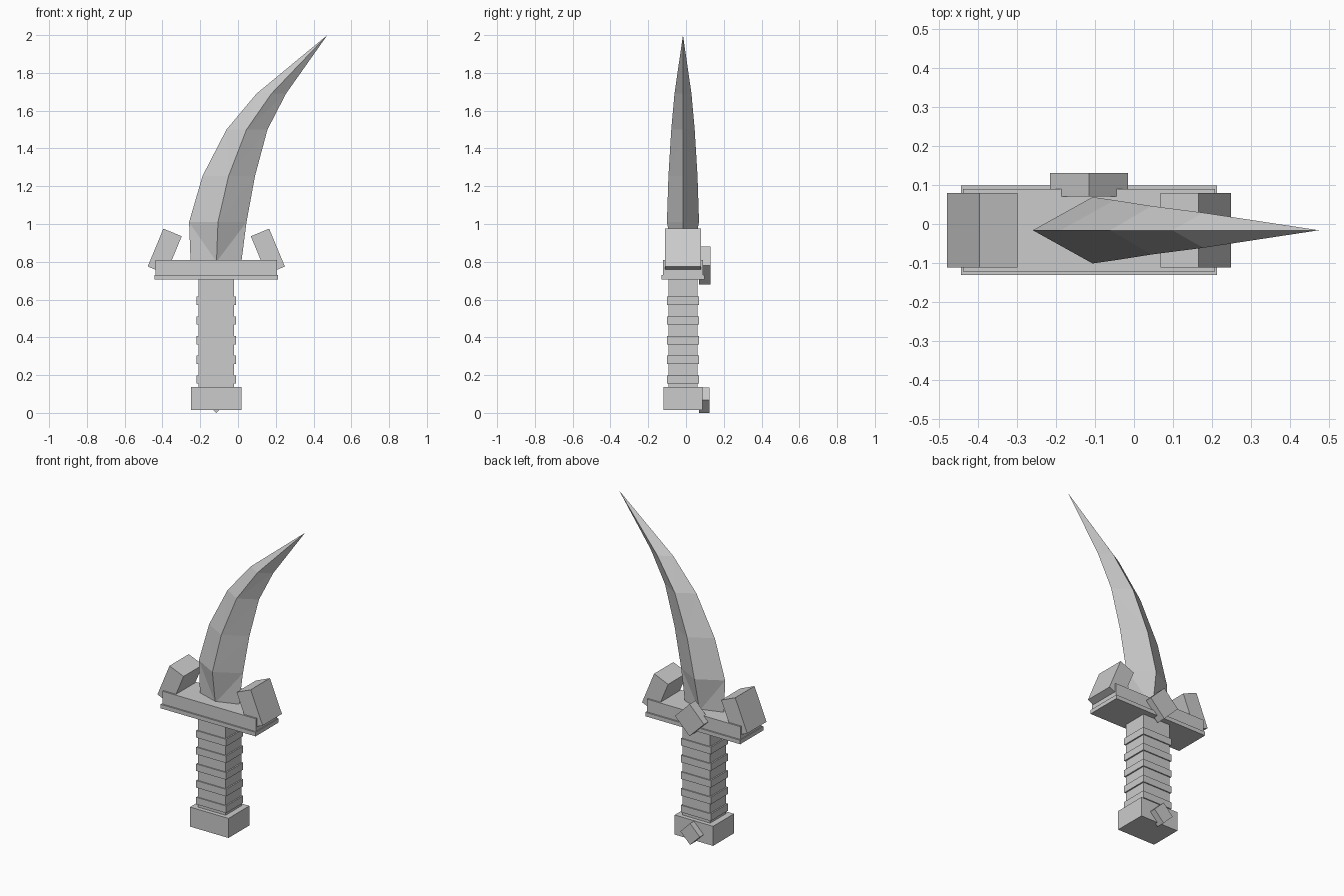
import bpy
import bmesh
from math import pi, atan2
from mathutils import Matrix, Vector

cube = bpy.data.objects.get("Cube")
if cube:
    bpy.data.objects.remove(cube, do_unlink=True)

# One plain grey for the whole weapon
grey = bpy.data.materials.new("plain_grey")
grey.use_nodes = True
grey.diffuse_color = (0.6, 0.6, 0.6, 1)
grey.node_tree.nodes["Principled BSDF"].inputs["Base Color"].default_value = (0.6, 0.6, 0.6, 1)

AXIS_X, AXIS_Y = -0.115, -0.016   # centre line of the handle


def finish(name, bm):
    bmesh.ops.recalc_face_normals(bm, faces=bm.faces)
    mesh = bpy.data.meshes.new(name)
    bm.to_mesh(mesh)
    bm.free()
    mesh.materials.append(grey)
    obj = bpy.data.objects.new(name, mesh)
    bpy.context.scene.collection.objects.link(obj)
    return obj


def box(name, centre, size, tilt=0.0):
    """Box turned about the front-to-back axis."""
    bm = bmesh.new()
    matrix = (Matrix.Translation(centre) @ Matrix.Rotation(tilt, 4, 'Y')
              @ Matrix.Diagonal((*size, 1)))
    bmesh.ops.create_cube(bm, size=1, matrix=matrix)
    return finish(name, bm)


def block(name, width, depth, low, high):
    """Upright box on the handle's centre line."""
    return box(name, (AXIS_X, AXIS_Y, (low + high) / 2), (width, depth, high - low))


# Handle and its raised bands
block("pommel", 0.265, 0.205, 0.015, 0.137)
block("grip", 0.19, 0.154, 0.13, 0.71)
for i in range(5):
    low = 0.155 + i * 0.104
    block(f"grip_band_{i + 1}", 0.207, 0.168, low, low + 0.044)

# Two-step crossguard
block("guard_lower_plate", 0.655, 0.228, 0.705, 0.73)
block("guard_upper_plate", 0.645, 0.21, 0.73, 0.81)

# Prongs leaning inward at both guard ends
for name, side in (("left_prong", 1), ("right_prong", -1)):
    box(name, (AXIS_X + side * 0.273, AXIS_Y, 0.855), (0.105, 0.19, 0.217),
        -side * atan2(0.083, 0.2))

# Diamond studs on the back
for name, z, radius, back in (("guard_stud", 0.78, 0.1, 0.13), ("pommel_stud", 0.067, 0.067, 0.124)):
    side = radius * 2 ** 0.5
    box(name, (AXIS_X, (0.07 + back) / 2, z), (side, back - 0.07, side), pi / 4)

# Curved blade: height, outer edge x, ridge x, inner edge x, half thickness
sections = [
    (0.80, -0.251, -0.114, 0.018, 0.045),
    (1.01, -0.259, -0.106, 0.045, 0.085),
    (1.254, -0.188, -0.05, 0.09, 0.077),
    (1.50, -0.061, 0.045, 0.156, 0.062),
    (1.69, 0.098, 0.177, 0.254, 0.045),
]
bm = bmesh.new()
rings = []
for z, outer, ridge, inner, half in sections:
    points = ((outer, AXIS_Y), (ridge, AXIS_Y - half), (inner, AXIS_Y), (ridge, AXIS_Y + half))
    rings.append([bm.verts.new((x, y, z)) for x, y in points])
bm.faces.new(rings[0])
for lower, upper in zip(rings, rings[1:]):
    for edge in (0, 2):
        for ridge in (1, 3):
            bm.faces.new((lower[edge], lower[ridge], upper[edge]))
            bm.faces.new((lower[ridge], upper[ridge], upper[edge]))
tip = bm.verts.new(Vector((0.473, AXIS_Y, 2.0)))
for i in range(4):
    bm.faces.new((rings[-1][i], rings[-1][(i + 1) % 4], tip))
finish("blade", bm)
